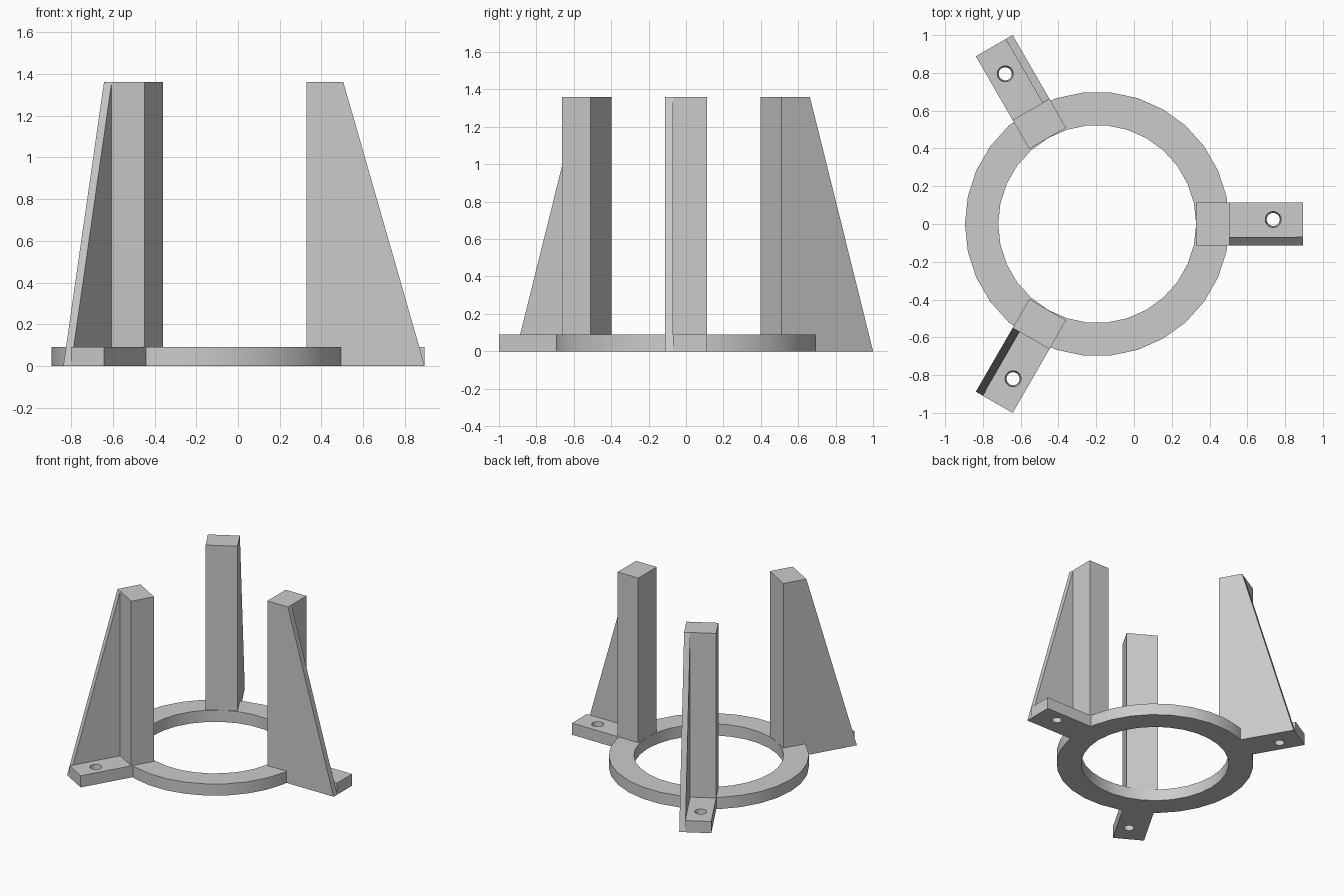
import bpy, bmesh, math
from mathutils import Matrix, Vector

cube = bpy.data.objects.get("Cube")
if cube:
    bpy.data.objects.remove(cube, do_unlink=True)

CENTRE = Vector((-0.195, 0, 0))
INNER, OUTER, THICK, HEIGHT = 0.524, 0.70, 0.09, 1.36
TIP, HALF, FIN = 1.09, 0.1125, -0.07

grey = bpy.data.materials.new("plain grey")
grey.use_nodes = True
grey.diffuse_color = (0.6, 0.6, 0.6, 1)
grey.node_tree.nodes["Principled BSDF"].inputs["Base Color"].default_value = (0.6, 0.6, 0.6, 1)


def make_object(name, bm):
    bmesh.ops.recalc_face_normals(bm, faces=bm.faces)
    mesh = bpy.data.meshes.new(name)
    bm.to_mesh(mesh)
    bm.free()
    mesh.materials.append(grey)
    obj = bpy.data.objects.new(name, mesh)
    bpy.context.collection.objects.link(obj)
    return obj


def prism(name, profile, y0, y1):
    """Extrude an x-z outline from y0 to y1."""
    bm = bmesh.new()
    face = bm.faces.new([bm.verts.new((x, y0, z)) for x, z in profile])
    ext = bmesh.ops.extrude_face_region(bm, geom=[face])["geom"]
    verts = [g for g in ext if isinstance(g, bmesh.types.BMVert)]
    bmesh.ops.translate(bm, vec=(0, y1 - y0, 0), verts=verts)
    return make_object(name, bm)


def combine(target, other, operation):
    """Apply a boolean and discard the helper."""
    mod = target.modifiers.new(operation, 'BOOLEAN')
    mod.operation, mod.object, mod.solver = operation, other, 'EXACT'
    with bpy.context.temp_override(object=target, active_object=target):
        bpy.ops.object.modifier_apply(modifier=mod.name)
    bpy.data.objects.remove(other, do_unlink=True)


# Base ring: rectangular section swept round
SIDES = 30
bm = bmesh.new()
section = [(INNER, 0), (OUTER, 0), (OUTER, THICK), (INNER, THICK)]
loops = []
for i in range(SIDES):
    a = math.tau * i / SIDES
    loops.append([bm.verts.new((r * math.cos(a), r * math.sin(a), z)) for r, z in section])
for i, loop in enumerate(loops):
    nxt = loops[(i + 1) % SIDES]
    for j in range(4):
        k = (j + 1) % 4
        face = bm.faces.new((loop[j], nxt[j], nxt[k], loop[k]))
        face.smooth = j in (1, 3)
ring = make_object("base_ring", bm)
ring.location = CENTRE
bpy.context.view_layer.objects.active = ring
ring.select_set(True)
bpy.ops.object.shade_smooth_by_angle(angle=math.radians(30))

# Bracket: post with foot plate, plus a sloping side fin
bracket = prism("bracket_left",
                [(INNER, 0), (TIP, 0), (TIP, THICK), (OUTER, THICK),
                 (OUTER, HEIGHT), (INNER, HEIGHT)], FIN, HALF)
fin = prism("fin", [(INNER, 0), (TIP, 0), (OUTER, HEIGHT), (INNER, HEIGHT)], -HALF, FIN)
combine(bracket, fin, 'UNION')

# Slightly tapered screw hole through the foot
bm = bmesh.new()
bmesh.ops.create_cone(bm, cap_ends=True, segments=24, radius1=0.034, radius2=0.043,
                      depth=THICK + 0.02,
                      matrix=Matrix.Translation((0.932, 0.024, THICK / 2)))
combine(bracket, make_object("screw_hole", bm), 'DIFFERENCE')

# Three brackets spaced evenly around the ring
bracket.location = CENTRE
for i, name in enumerate(("bracket_back", "bracket_front"), 1):
    copy = bpy.data.objects.new(name, bracket.data)
    copy.location = CENTRE
    copy.rotation_euler.z = math.tau * i / 3
    bpy.context.collection.objects.link(copy)
